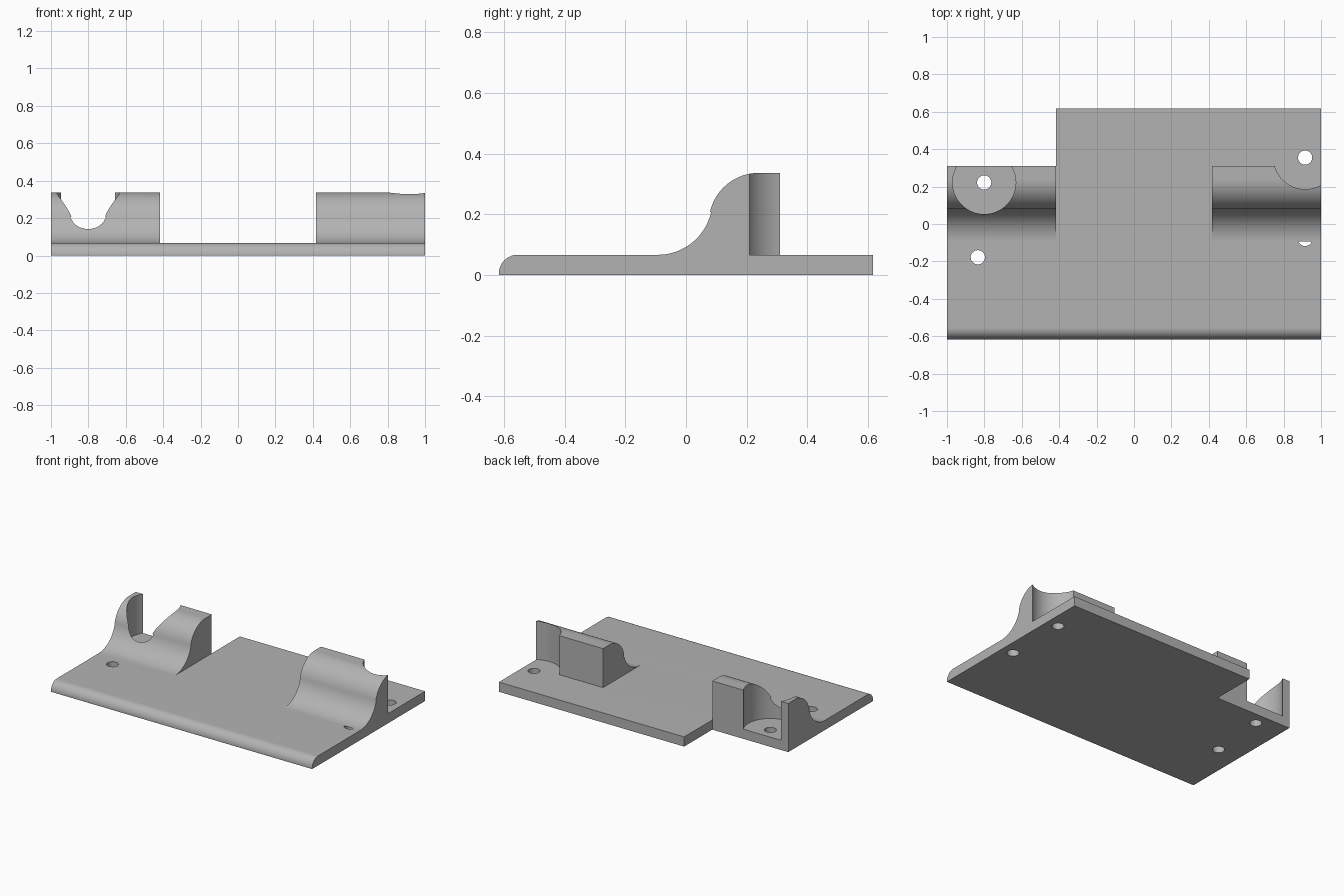
import bpy
import bmesh
from math import sin, cos, pi, atan2

cube = bpy.data.objects.get("Cube")
if cube:
    bpy.data.objects.remove(cube)

GREY = (0.45, 0.45, 0.45, 1)
mat = bpy.data.materials.new("plain grey")
mat.use_nodes = True
mat.diffuse_color = GREY
mat.node_tree.nodes["Principled BSDF"].inputs["Base Color"].default_value = GREY

T = 0.067        # plate thickness
BACK = 0.31      # back face of the supports
INNER = 0.418    # inner side of the supports
SEAT_R, HOLE_R = 0.169, 0.038


def arc(cy, cz, r, a0, a1, n=24):
    return [(cy + r * cos(a0 + (a1 - a0) * i / n),
             cz + r * sin(a0 + (a1 - a0) * i / n)) for i in range(n + 1)]


def extrude_x(name, profile, x0, x1):
    """Extrude a (y, z) profile along x."""
    bm = bmesh.new()
    face = bm.faces.new([bm.verts.new((x0, y, z)) for y, z in profile])
    out = bmesh.ops.extrude_face_region(bm, geom=[face])
    moved = [v for v in out["geom"] if isinstance(v, bmesh.types.BMVert)]
    bmesh.ops.translate(bm, verts=moved, vec=(x1 - x0, 0, 0))
    bmesh.ops.recalc_face_normals(bm, faces=bm.faces)
    me = bpy.data.meshes.new(name)
    bm.to_mesh(me)
    bm.free()
    ob = bpy.data.objects.new(name, me)
    bpy.context.collection.objects.link(ob)
    me.materials.append(mat)
    return ob


def cylinder(x, y, r, z0, z1):
    bpy.ops.mesh.primitive_cylinder_add(vertices=64, radius=r, depth=z1 - z0,
                                        location=(x, y, (z0 + z1) / 2))
    ob = bpy.context.object
    ob.data.materials.append(mat)
    return ob


def boolean(ob, other, operation):
    mod = ob.modifiers.new("bool", "BOOLEAN")
    mod.operation, mod.solver, mod.object = operation, "EXACT", other
    bpy.context.view_layer.objects.active = ob
    bpy.ops.object.modifier_apply(modifier=mod.name)
    bpy.data.objects.remove(other)


# Base plate with a rounded front edge, a corner notch and four screw holes
nose = 0.062
plate = extrude_x("base_plate",
                  [(0.617, 0), (0.617, T), *arc(-0.617 + nose, T - nose, nose, pi / 2, pi),
                   (-0.617, 0)], -1, 1)
boolean(plate, extrude_x("notch_cutter", [(BACK, -1), (1, -1), (1, 1), (BACK, 1)],
                         -2, -INNER), "DIFFERENCE")
for x, y in ((-0.801, 0.222), (-0.835, -0.178), (0.915, 0.355), (0.915, -0.08)):
    boolean(plate, cylinder(x, y, HOLE_R, -0.1, 0.2), "DIFFERENCE")

# Supports with an S-curved front, each with a round screw seat cut from it
foot_y, foot_r = -0.093, 0.18
crown_y, crown_z, crown_r = 0.24, 0.172, 0.165
lean = atan2(crown_z - T - foot_r, crown_y - foot_y)
profile = (arc(foot_y, T + foot_r, foot_r, -pi / 2, lean)
           + arc(crown_y, crown_z, crown_r, pi + lean, pi / 2)
           + [(BACK, crown_z + crown_r), (BACK, T)])
for name, x0, x1, sx, sy in (("right_support", -1, -INNER, -0.801, 0.222),
                             ("left_support", INNER, 1, 0.915, 0.355)):
    support = extrude_x(name, profile, x0, x1)
    boolean(support, cylinder(sx, sy, SEAT_R, T - 0.03, 0.6), "DIFFERENCE")
    boolean(plate, support, "UNION")

plate.name = "mounting_plate"
bpy.ops.object.select_all(action="DESELECT")
plate.select_set(True)
bpy.context.view_layer.objects.active = plate
bpy.ops.object.shade_smooth_by_angle(angle=pi / 6)
